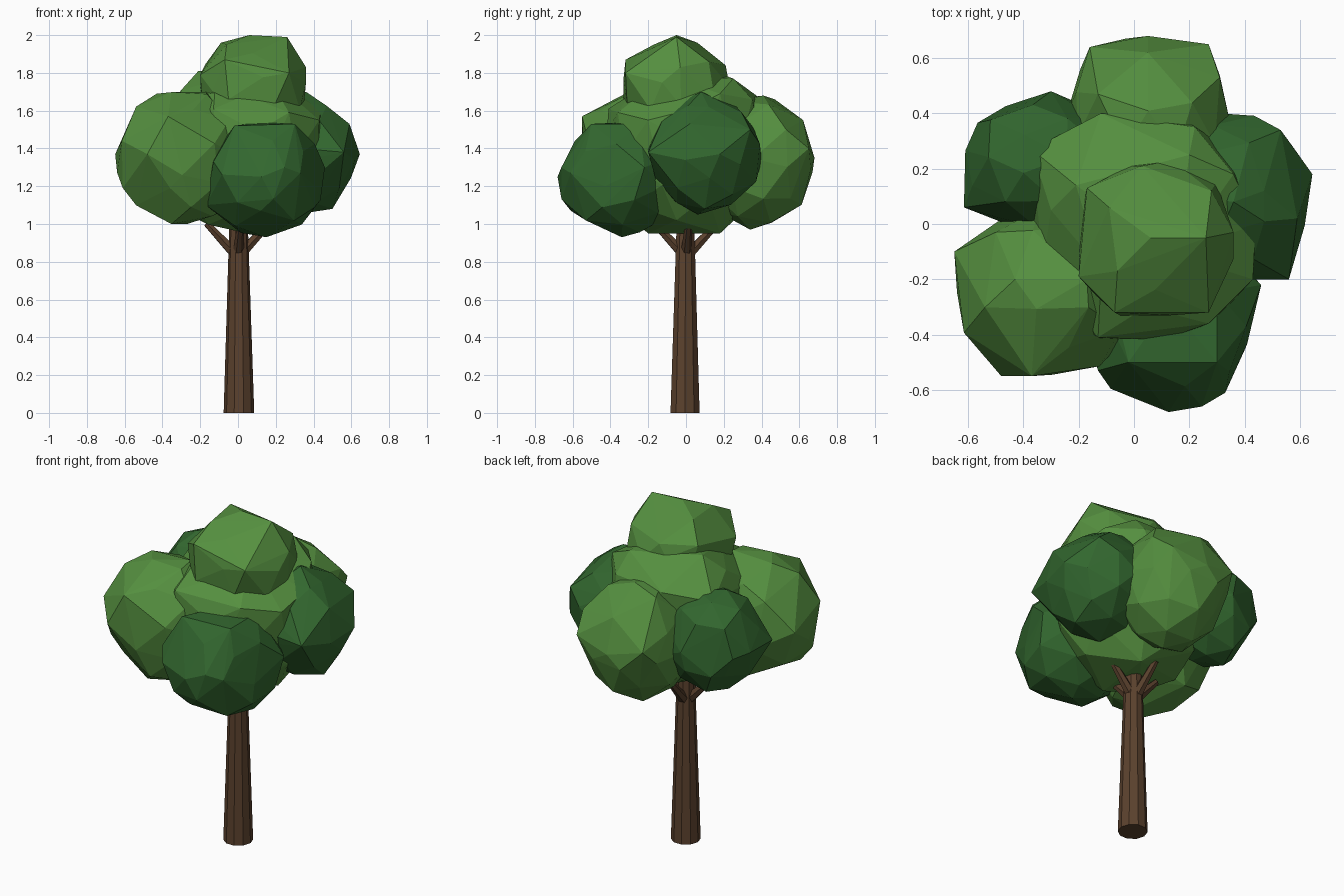
import bpy, bmesh, math, random
from mathutils import Vector, Euler

if "Cube" in bpy.data.objects:
    bpy.data.objects.remove(bpy.data.objects["Cube"])


def material(name, rgb):
    m = bpy.data.materials.new(name)
    m.diffuse_color = (*rgb, 1)
    m.use_nodes = True
    m.node_tree.nodes["Principled BSDF"].inputs["Base Color"].default_value = m.diffuse_color
    return m


BARK = material("brown bark", (0.105, 0.054, 0.027))
LIGHT = material("light green", (0.090, 0.275, 0.050))
DARK = material("dark green", (0.032, 0.135, 0.028))


def finish(bm, name, mat):
    bmesh.ops.recalc_face_normals(bm, faces=bm.faces)
    mesh = bpy.data.meshes.new(name)
    bm.to_mesh(mesh)
    bm.free()
    mesh.materials.append(mat)
    obj = bpy.data.objects.new(name, mesh)
    bpy.context.collection.objects.link(obj)
    return obj


def clump(name, mat, seed, xs, ys, zs, corners, rough=0.035):
    """Faceted ball fitted to x, y and z ranges, with some corners pulled into place."""
    rng = random.Random(seed)
    ball = bmesh.new()
    bmesh.ops.create_icosphere(ball, subdivisions=2, radius=1)
    turn = Euler([rng.uniform(0, math.tau) for _ in range(3)]).to_matrix()
    pts = [turn @ v.co + Vector([rng.uniform(-rough, rough) for _ in range(3)])
           for v in ball.verts]
    ball.free()
    for axis, (lo, hi) in enumerate((xs, ys, zs)):
        vals = [p[axis] for p in pts]
        a, b = min(vals), max(vals)
        for p in pts:
            p[axis] = lo + (p[axis] - a) / (b - a) * (hi - lo)
    free = list(pts)
    for corner in map(Vector, corners):
        nearest = min(free, key=lambda p: (p - corner).length)
        free = [p for p in free if p is not nearest]
        nearest[:] = corner
    bm = bmesh.new()
    verts = [bm.verts.new(p) for p in pts]
    bmesh.ops.convex_hull(bm, input=verts)
    bmesh.ops.delete(bm, geom=[v for v in bm.verts if not v.link_faces], context='VERTS')
    return finish(bm, name, mat)


def tapered_tube(name, rings, sides, mat):
    """Capped tube through (centre, radius, axis) rings."""
    bm = bmesh.new()
    loops = []
    for centre, radius, axis in rings:
        q = Vector(axis).to_track_quat('Z', 'Y')
        loops.append([bm.verts.new(Vector(centre) + q @ Vector(
            (radius * math.cos(math.tau * i / sides),
             radius * math.sin(math.tau * i / sides), 0))) for i in range(sides)])
    for low, high in zip(loops, loops[1:]):
        for i in range(sides):
            j = (i + 1) % sides
            bm.faces.new((low[i], low[j], high[j], high[i]))
    bm.faces.new(loops[0])
    bm.faces.new(loops[-1])
    return finish(bm, name, mat)


# Trunk
up = (0, 0, 1)
tapered_tube("trunk", [((0.005, -0.005, 0), 0.081, up), ((0.004, -0.004, 0.5), 0.065, up),
                       ((0.003, -0.003, 0.97), 0.05, up)], 10, BARK)

# Branches spreading from the top of the trunk
for n, degrees in enumerate((5, 95, 185, 275)):
    a = math.radians(degrees)
    out = Vector((math.cos(a), math.sin(a), 1.05))
    start = Vector((0.027 * math.cos(a), 0.027 * math.sin(a), 0.855))
    tapered_tube(f"branch_{n + 1}", [(start, 0.03, out),
                                     (start + out * 0.14, 0.018, out)], 6, BARK)

# Foliage core
clump("foliage_core", LIGHT, 3, (-0.39, 0.45), (-0.42, 0.40), (0.94, 1.79), [
    (-0.37, 0.27, 1.62), (-0.12, 0.40, 1.66), (0.22, 0.35, 1.66), (0.36, 0.18, 1.69),
    (0.44, 0.0, 1.60), (0.43, -0.20, 1.55), (0.27, -0.36, 1.59), (-0.13, -0.41, 1.61),
    (-0.21, 0.14, 1.81), (0.2, 0.25, 1.77), (-0.30, 0.05, 1.71),
    (0.05, -0.20, 0.95), (0.1, 0.18, 0.95), (-0.14, 0.0, 1.02)])

# Foliage crown
clump("foliage_crown", LIGHT, 8, (-0.2, 0.36), (-0.33, 0.23), (1.45, 1.95), [
    (0.06, -0.05, 2.0), (0.26, -0.05, 1.99), (0.36, -0.03, 1.83), (-0.07, -0.32, 1.87),
    (0.27, -0.32, 1.80), (0.03, 0.21, 1.84), (0.28, 0.12, 1.86), (-0.17, 0.13, 1.85),
    (-0.20, -0.19, 1.79), (-0.06, -0.17, 1.95), (-0.05, -0.33, 1.66), (-0.09, 0.06, 1.96)])

# Outer foliage, light clumps
clump("foliage_front_left", LIGHT, 5, (-0.64, 0.04), (-0.545, 0.06), (1.0, 1.70), [
    (-0.65, -0.10, 1.37), (-0.61, -0.33, 1.19), (-0.48, -0.55, 1.37), (-0.37, -0.55, 1.57),
    (-0.36, -0.5, 1.19), (-0.55, -0.2, 1.54), (-0.43, -0.2, 1.69), (-0.17, -0.2, 1.70),
    (-0.27, -0.25, 1.0), (-0.45, -0.25, 1.08), (-0.5, -0.03, 1.54)])
clump("foliage_back", LIGHT, 12, (-0.25, 0.35), (0.06, 0.67), (0.97, 1.68), [
    (0.05, 0.68, 1.35), (-0.16, 0.64, 1.40), (0.27, 0.65, 1.40), (-0.13, 0.47, 1.66),
    (0.05, 0.62, 1.55), (0.31, 0.53, 1.50), (0.08, 0.34, 0.97)])

# Outer foliage, dark clumps
clump("foliage_front", DARK, 21, (-0.16, 0.45), (-0.66, -0.04), (0.94, 1.54), [
    (0.125, -0.68, 1.25), (0.33, -0.61, 1.27), (0.41, -0.43, 1.2), (0.46, -0.22, 1.3),
    (-0.13, -0.53, 1.33), (-0.02, -0.50, 1.52), (0.30, -0.5, 1.53), (0.15, -0.34, 0.93),
    (-0.17, -0.4, 1.10), (0.12, -0.61, 1.07), (0.3, -0.25, 1.53)])
clump("foliage_right", DARK, 34, (0.06, 0.63), (-0.2, 0.40), (1.05, 1.67), [
    (0.645, 0.18, 1.37), (0.53, 0.34, 1.50), (0.56, -0.20, 1.38), (0.36, 0.08, 1.70),
    (0.50, 0.1, 1.08), (0.59, 0.02, 1.53), (0.47, 0.12, 1.62)])
clump("foliage_back_left", DARK, 42, (-0.61, -0.05), (-0.02, 0.47), (1.09, 1.67), [
    (-0.615, 0.06, 1.38), (-0.61, 0.265, 1.38), (-0.46, 0.39, 1.45), (-0.30, 0.48, 1.38),
    (-0.55, 0.31, 1.48), (-0.5, 0.35, 1.24)])
